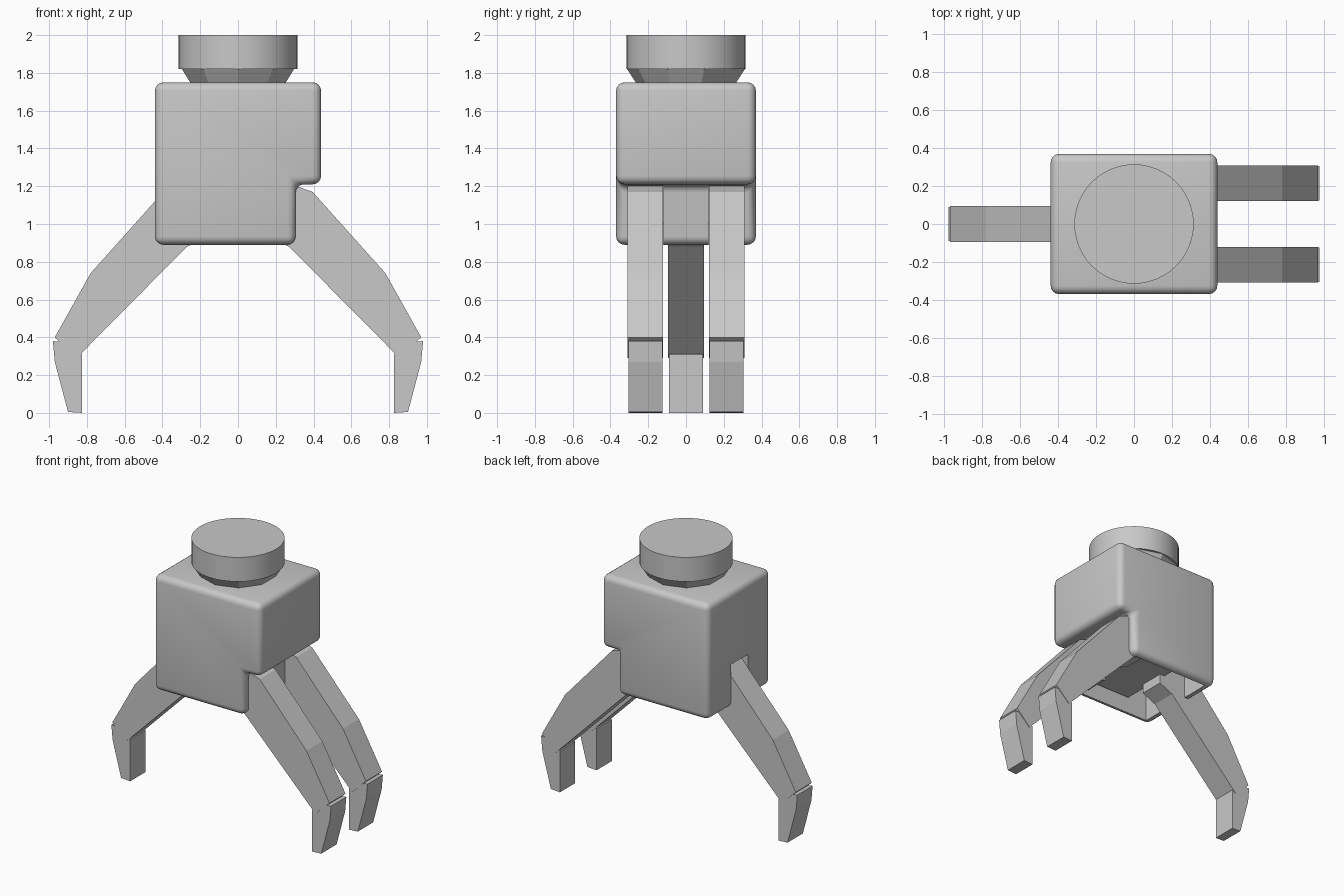
import bpy
import bmesh
from math import radians
from mathutils import Vector

default = bpy.data.objects.get("Cube")
if default:
    bpy.data.objects.remove(default, do_unlink=True)

# One plain grey for every part
grey = bpy.data.materials.new("light_grey")
grey.use_nodes = True
colour = (0.58, 0.58, 0.58, 1)
grey.diffuse_color = colour
for node in grey.node_tree.nodes:
    if node.type == "BSDF_PRINCIPLED":
        node.inputs["Base Color"].default_value = colour


def prism(name, outline, y0, y1):
    """Extrude an (x, z) outline from y0 to y1."""
    bm = bmesh.new()
    face = bm.faces.new([bm.verts.new((x, y0, z)) for x, z in outline])
    result = bmesh.ops.extrude_face_region(bm, geom=[face])
    verts = [v for v in result["geom"] if isinstance(v, bmesh.types.BMVert)]
    bmesh.ops.translate(bm, verts=verts, vec=Vector((0, y1 - y0, 0)))
    bmesh.ops.recalc_face_normals(bm, faces=bm.faces)
    mesh = bpy.data.meshes.new(name)
    bm.to_mesh(mesh)
    bm.free()
    mesh.materials.append(grey)
    obj = bpy.data.objects.new(name, mesh)
    bpy.context.collection.objects.link(obj)
    return obj


def box(name, x0, x1, y0, y1, z0, z1):
    return prism(name, [(x0, z0), (x1, z0), (x1, z1), (x0, z1)], y0, y1)


def activate(obj):
    bpy.ops.object.select_all(action="DESELECT")
    obj.select_set(True)
    bpy.context.view_layer.objects.active = obj


def smooth(obj):
    activate(obj)
    bpy.ops.object.shade_smooth_by_angle(angle=radians(35))


def bevel(obj, width, segments):
    activate(obj)
    mod = obj.modifiers.new("Rounded edges", "BEVEL")
    mod.width = width
    mod.segments = segments
    mod.limit_method = "ANGLE"
    bpy.ops.object.modifier_apply(modifier=mod.name)


def cut(obj, cutter):
    activate(obj)
    mod = obj.modifiers.new("Cut", "BOOLEAN")
    mod.operation = "DIFFERENCE"
    mod.solver = "EXACT"
    mod.object = cutter
    bpy.ops.object.modifier_apply(modifier=mod.name)
    bpy.data.objects.remove(cutter, do_unlink=True)


# Rounded palm housing with an overhang above the paired fingers
palm = prism("palm_housing", [(-0.44, 0.89), (0.305, 0.89), (0.305, 1.21),
                              (0.44, 1.21), (0.44, 1.75), (-0.44, 1.75)],
             -0.37, 0.37)
bevel(palm, 0.045, 4)

# Open underside and finger slots
cut(palm, box("cavity", -0.38, 0.25, -0.32, 0.32, 0.8, 1.15))
cut(palm, box("single_slot", -0.6, -0.3, -0.1, 0.1, 0.8, 1.21))
for y in (-0.215, 0.215):
    cut(palm, box("paired_slot", 0.2, 0.35, y - 0.095, y + 0.095, 0.8, 1.2))
smooth(palm)

# Wrist: faceted neck under a smooth disc
for name, sides, r0, r1, z0, z1 in (("wrist_neck", 10, 0.26, 0.315, 1.74, 1.825),
                                    ("wrist_disc", 48, 0.315, 0.315, 1.82, 2.0)):
    bpy.ops.mesh.primitive_cone_add(vertices=sides, radius1=r0, radius2=r1,
                                    depth=z1 - z0, location=(0, 0, (z0 + z1) / 2))
    part = bpy.context.object
    part.name = name
    part.data.materials.append(grey)
    if sides > 20:
        smooth(part)

# Three bent fingers, each with a tapered tip
arm = [(0.31, 1.2), (0.395, 1.17), (0.78, 0.74), (0.97, 0.40),
       (0.855, 0.29), (0.27, 0.88), (0.16, 0.93), (0.16, 1.1)]
tip = [(0.87, 0.34), (0.93, 0.375), (0.98, 0.38), (0.97, 0.27),
       (0.9, 0.005), (0.825, 0), (0.825, 0.31)]
for label, side, y in (("single", -1, 0.0), ("front_pair", 1, -0.215),
                       ("back_pair", 1, 0.215)):
    for part, outline, half in (("finger", arm, 0.094), ("fingertip", tip, 0.09)):
        prism(f"{label}_{part}", [(side * x, z) for x, z in outline],
              y - half, y + half)

# Crossbar holding the finger roots inside the palm
box("root_crossbar", -0.2, 0.2, -0.3, 0.3, 1.0, 1.16)
